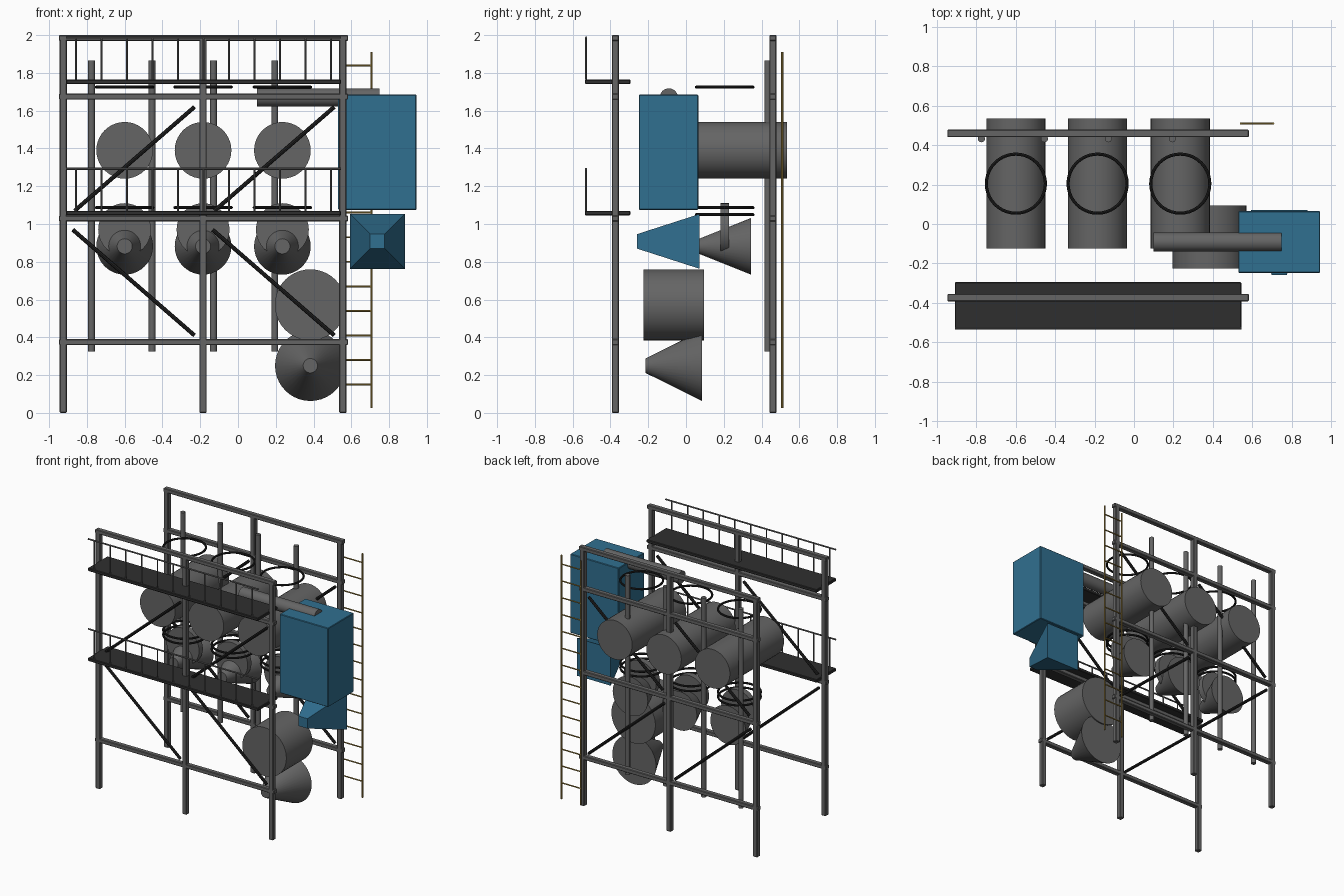
import bpy
import math
from mathutils import Vector

cube = bpy.data.objects.get("Cube")
if cube:
    bpy.data.objects.remove(cube, do_unlink=True)


def material(name, rgb):
    m = bpy.data.materials.new(name)
    m.use_nodes = True
    m.diffuse_color = (*rgb, 1)
    m.node_tree.nodes["Principled BSDF"].inputs["Base Color"].default_value = (*rgb, 1)
    return m


STEEL = material("grey steel", (0.13, 0.13, 0.13))
DARK = material("dark grating", (0.028, 0.028, 0.028))
BLACK = material("black rubber", (0.015, 0.015, 0.015))
BLUE = material("blue paint", (0.03, 0.16, 0.28))
YELLOW = material("yellow ladder paint", (0.36, 0.24, 0.05))


def finish(name, mat, smooth=False):
    ob = bpy.context.object
    ob.name = name
    ob.data.materials.append(mat)
    if smooth:
        bpy.ops.object.shade_smooth_by_angle(angle=math.radians(30))
    return ob


def box(name, mat, low, high, bevel=0.004):
    low, high = Vector(low), Vector(high)
    bpy.ops.mesh.primitive_cube_add(size=1, location=(low + high) / 2)
    ob = finish(name, mat)
    ob.scale = high - low
    bpy.ops.object.transform_apply(location=False, rotation=False, scale=True)
    if bevel:
        mod = ob.modifiers.new("soft edges", "BEVEL")
        mod.width = bevel
        mod.segments = 1
    return ob


def tube(name, mat, start, end, r1, r2=None, sides=40, smooth=True):
    start, end = Vector(start), Vector(end)
    axis = end - start
    bpy.ops.mesh.primitive_cone_add(vertices=sides, radius1=r1, radius2=r1 if r2 is None else r2,
                                    depth=axis.length, location=(start + end) / 2,
                                    rotation=axis.to_track_quat("Z", "Y").to_euler())
    return finish(name, mat, smooth)


def ring(name, x, z):
    bpy.ops.mesh.primitive_torus_add(location=(x, 0.205, z), major_radius=0.15, minor_radius=0.008,
                                     major_segments=40, minor_segments=8)
    finish(name, BLACK, True)


# Two steel frames with posts, beams and diagonal braces
for side, y in (("front", -0.374), ("back", 0.46)):
    for x in (-0.925, -0.185, 0.555):
        box(side + "_post", STEEL, (x - 0.019, y - 0.019, 0), (x + 0.019, y + 0.019, 2))
    for z in (0.375, 1.03, 1.675, 1.985):
        box(side + "_beam", STEEL, (-0.948, y - 0.019, z - 0.016), (0.583, y + 0.019, z + 0.015))
    for x in (-0.925, -0.185):
        tube(side + "_lower_brace", BLACK, (x + 0.05, y, 0.97), (x + 0.695, y, 0.41), 0.011, sides=8)
        tube(side + "_upper_brace", BLACK, (x + 0.06, y, 1.07), (x + 0.695, y, 1.62), 0.011, sides=8)

# Walkways with railings
for deck, top in (("lower", 1.07), ("upper", 1.765)):
    box(deck + "_walkway", DARK, (-0.91, -0.535, top - 0.024), (0.545, -0.295, top))
    rail = top + 0.222
    tube(deck + "_handrail", STEEL, (-0.91, -0.529, rail), (0.545, -0.529, rail), 0.006, sides=8)
    for i in range(11):
        x = -0.858 + 0.135 * i
        tube(deck + "_baluster", STEEL, (x, -0.529, top), (x, -0.529, rail), 0.005, sides=8)

# Vertical riser pipes
for x in (-0.775, -0.455, -0.13, 0.195):
    tube("riser_pipe", STEEL, (x, 0.433, 0.325), (x, 0.433, 1.865), 0.018, sides=16)

# Three drums, each with collar, hopper cone and hoops
for x in (-0.6, -0.185, 0.235):
    tube("drum", STEEL, (x, -0.125, 1.39), (x, 0.535, 1.39), 0.15)
    tube("collar", STEEL, (x, 0.182, 0.97), (x, 0.228, 0.97), 0.14)
    tube("hopper_cone", STEEL, (x, 0.07, 0.882), (x, 0.345, 0.882), 0.04, 0.15)
    for z in (1.05, 1.087, 1.725):
        ring("hoop", x, z)

# Large lower tank and its cone
tube("tank", STEEL, (0.383, -0.225, 0.572), (0.383, 0.095, 0.572), 0.188)
tube("tank_cone", STEEL, (0.383, -0.215, 0.25), (0.383, 0.085, 0.25), 0.038, 0.187)

# Blue filter housing, its tapered outlet and the feed duct
box("filter_housing", BLUE, (0.53, -0.249, 1.075), (0.945, 0.065, 1.685))
bpy.ops.mesh.primitive_cone_add(vertices=4, radius1=0.145 * math.sqrt(2), radius2=0.038 * math.sqrt(2),
                                depth=0.332, rotation=(0, 0, math.pi / 4))
outlet = finish("filter_outlet", BLUE)
bpy.ops.object.transform_apply(location=False, rotation=True, scale=False)
outlet.rotation_euler = (math.pi / 2, 0, 0)
outlet.location = (0.738, -0.094, 0.908)
tube("feed_duct", STEEL, (0.1, -0.091, 1.67), (0.75, -0.091, 1.67), 0.048)

# Access ladder
for x in (0.543, 0.707):
    tube("ladder_rail", YELLOW, (x, 0.51, 0.025), (x, 0.51, 1.91), 0.006, sides=8)
for i in range(14):
    z = 0.15 + 0.13 * i
    tube("ladder_rung", YELLOW, (0.543, 0.51, z), (0.707, 0.51, z), 0.005, sides=8)
